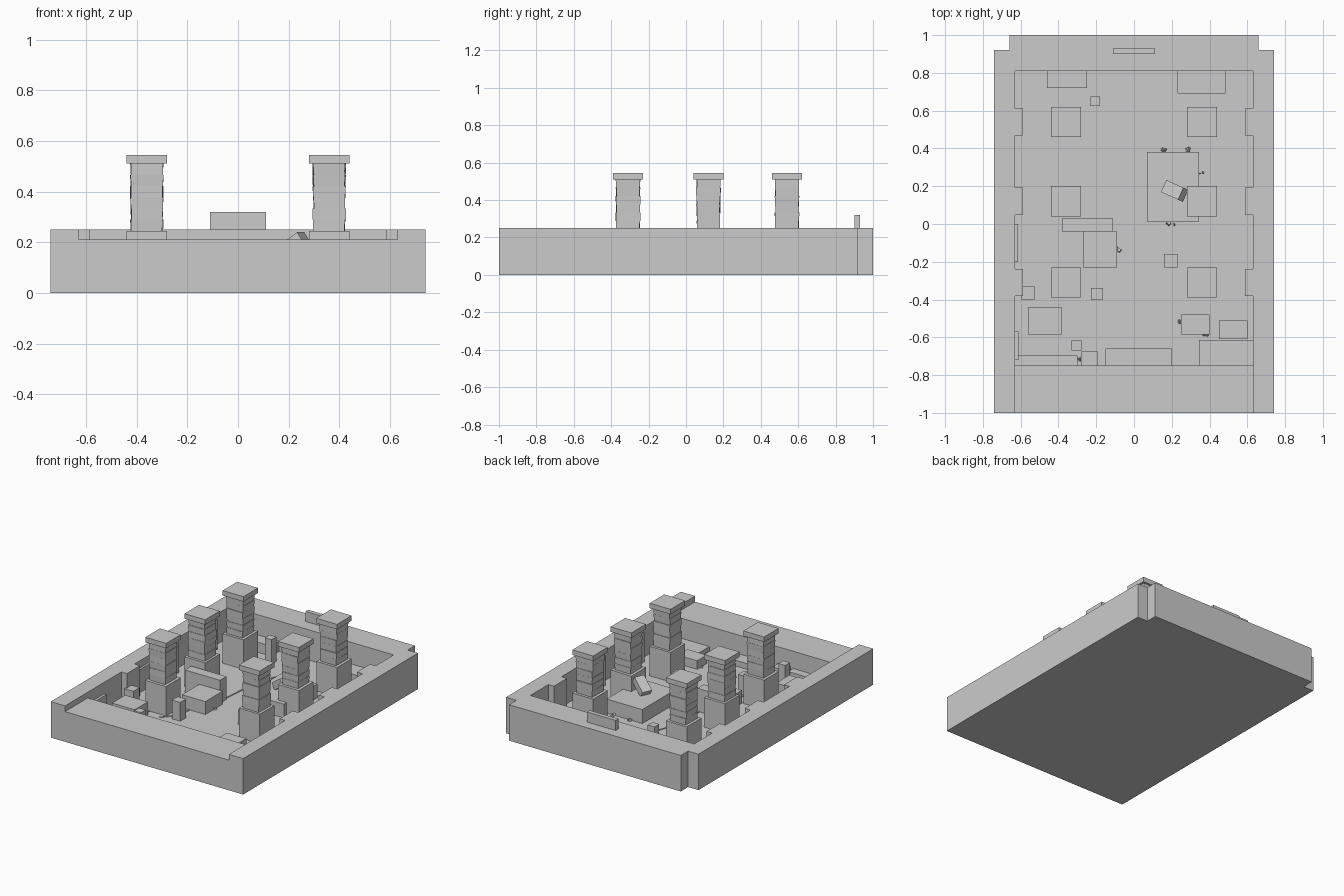
import bpy, bmesh, math, random
from mathutils import Matrix, Euler, Vector

if "Cube" in bpy.data.objects:
    bpy.data.objects.remove(bpy.data.objects["Cube"])

random.seed(4)
FLOOR = 0.04
WALL = 0.25


def add_box(bm, x0, x1, y0, y1, z0, z1, rot=(0, 0, 0), taper=1.0):
    c = Vector(((x0 + x1) / 2, (y0 + y1) / 2, (z0 + z1) / 2))
    m = (Matrix.Translation(c) @ Euler(rot).to_matrix().to_4x4()
         @ Matrix.Diagonal((x1 - x0, y1 - y0, z1 - z0, 1)))
    verts = bmesh.ops.create_cube(bm, size=1)["verts"]
    for v in verts:
        if v.co.z < 0:
            v.co.x *= taper
            v.co.y *= taper
        v.co = m @ v.co


def finish(name, bm):
    me = bpy.data.meshes.new(name)
    bm.to_mesh(me)
    bm.free()
    ob = bpy.data.objects.new(name, me)
    bpy.context.collection.objects.link(ob)
    return ob


def boxes(name, items):
    bm = bmesh.new()
    for it in items:
        add_box(bm, *it)
    return finish(name, bm)


# Sunken floor and surrounding walls
boxes("floor", [(-0.63, 0.63, -0.75, 0.81, 0, FLOOR)])
for name, s in (("left_wall", -1), ("right_wall", 1)):
    a, b = sorted((s * 0.63, s * 0.74))
    boxes(name, [(a, b, -1, 0.92, 0, WALL)])
boxes("front_wall", [(-0.63, 0.63, -1, -0.75, 0, 0.21)])
boxes("back_wall", [(-0.63, 0.63, 0.81, 0.92, 0, WALL),
                    (-0.66, 0.66, 0.92, 1, 0, WALL)])
boxes("back_lintel", [(-0.11, 0.11, 0.90, 0.93, WALL, 0.32)])

# Columns with wall pilasters beside them
for s in (-1, 1):
    for i, y in enumerate((-0.31, 0.12, 0.54)):
        x = s * 0.36
        tag = ("left" if s < 0 else "right") + "_" + str(i + 1)
        a, b = sorted((s * 0.587, s * 0.63))
        boxes("pilaster_" + tag, [(a, b, y - 0.072, y + 0.072, FLOOR, WALL)])
        boxes("column_base_" + tag,
              [(x - 0.08, x + 0.08, y - 0.08, y + 0.08, FLOOR, 0.245)])
        bm = bmesh.new()
        n, z = 6, 0.245
        h = (0.51 - z) / n
        for k in range(n):
            w = 0.065 + random.uniform(-0.003, 0.001)
            d = 0.065 + random.uniform(-0.003, 0.001)
            add_box(bm, x - w, x + w, y - d, y + d, z + k * h, z + (k + 1) * h,
                    (0, 0, random.uniform(-0.015, 0.015)),
                    random.uniform(0.95, 1.0))
        finish("column_shaft_" + tag, bm)
        boxes("column_cap_" + tag,
              [(x - 0.08, x + 0.08, y - 0.08, y + 0.08, 0.51, 0.545)])

# Raised platform with a toppled block leaning on it
boxes("platform", [(0.07, 0.345, 0.01, 0.38, FLOOR, 0.137)])
boxes("toppled_block", [(0.155, 0.275, 0.14, 0.21, 0.16, 0.21,
                         (0, -0.6, -0.42))])

# Altar and upright slab
boxes("altar", [(-0.27, -0.09, -0.23, -0.04, FLOOR, 0.13)])
boxes("upright_slab", [(-0.38, -0.11, -0.04, 0.03, FLOOR, 0.20)])

# Small standing posts: x, y, half width, top
for i, (x, y, r, t) in enumerate([(-0.205, 0.65, 0.026, 0.21),
                                  (-0.195, -0.37, 0.032, 0.17),
                                  (0.195, -0.195, 0.035, 0.14),
                                  (-0.56, -0.365, 0.035, 0.15),
                                  (-0.305, -0.643, 0.026, 0.17)]):
    boxes("post_" + str(i + 1), [(x - r, x + r, y - r, y + r, FLOOR, t)])

# Loose blocks and ledges on the floor: x0, x1, y0, y1, top
for i, (x0, x1, y0, y1, t) in enumerate([(-0.46, -0.25, 0.72, 0.81, 0.11),
                                         (0.23, 0.485, 0.69, 0.81, 0.10),
                                         (-0.56, -0.385, -0.585, -0.44, 0.13),
                                         (-0.63, -0.30, -0.75, -0.695, 0.09),
                                         (-0.28, -0.19, -0.75, -0.675, 0.10),
                                         (-0.15, 0.20, -0.75, -0.66, 0.08),
                                         (0.25, 0.40, -0.585, -0.48, 0.10),
                                         (0.45, 0.60, -0.61, -0.51, 0.10),
                                         (0.345, 0.63, -0.75, -0.615, 0.07)]):
    boxes("block_" + str(i + 1), [(x0, x1, y0, y1, FLOOR, t)])

# Thin panels on the left wall
boxes("wall_panels", [(-0.63, -0.615, -0.20, 0.0, FLOOR, 0.20),
                      (-0.63, -0.612, -0.72, -0.57, FLOOR, 0.17)])

# Floor cracks as thin raised ribbons
cracks = [[(0.03, 0.66), (-0.04, 0.5), (-0.09, 0.35), (-0.11, 0.2), (-0.125, 0.03)],
          [(-0.21, -0.22), (-0.215, -0.31), (-0.25, -0.37), (-0.30, -0.43)],
          [(-0.40, -0.38), (-0.435, -0.45)]]
bm = bmesh.new()
for path in cracks:
    for (xa, ya), (xb, yb) in zip(path, path[1:]):
        cx, cy = (xa + xb) / 2, (ya + yb) / 2
        ln = math.hypot(xb - xa, yb - ya)
        add_box(bm, cx - ln / 2, cx + ln / 2, cy - 0.004, cy + 0.004,
                FLOOR, FLOOR + 0.004, (0, 0, math.atan2(yb - ya, xb - xa)))
finish("floor_cracks", bm)

# Rubble chips around the platform and loose blocks
bm = bmesh.new()
for x, y, n in [(0.16, 0.39, 3), (0.27, 0.39, 5), (0.35, 0.27, 2), (0.2, 0.0, 3),
                (-0.09, -0.13, 3), (0.25, -0.52, 2), (0.38, -0.59, 2),
                (-0.29, -0.71, 4)]:
    for _ in range(n):
        px, py = x + random.uniform(-0.02, 0.02), y + random.uniform(-0.01, 0.01)
        r = random.uniform(0.004, 0.009)
        add_box(bm, px - r, px + r, py - r, py + r, FLOOR, FLOOR + 1.6 * r,
                (random.random(), random.random(), random.random() * 3))
finish("rubble", bm)
